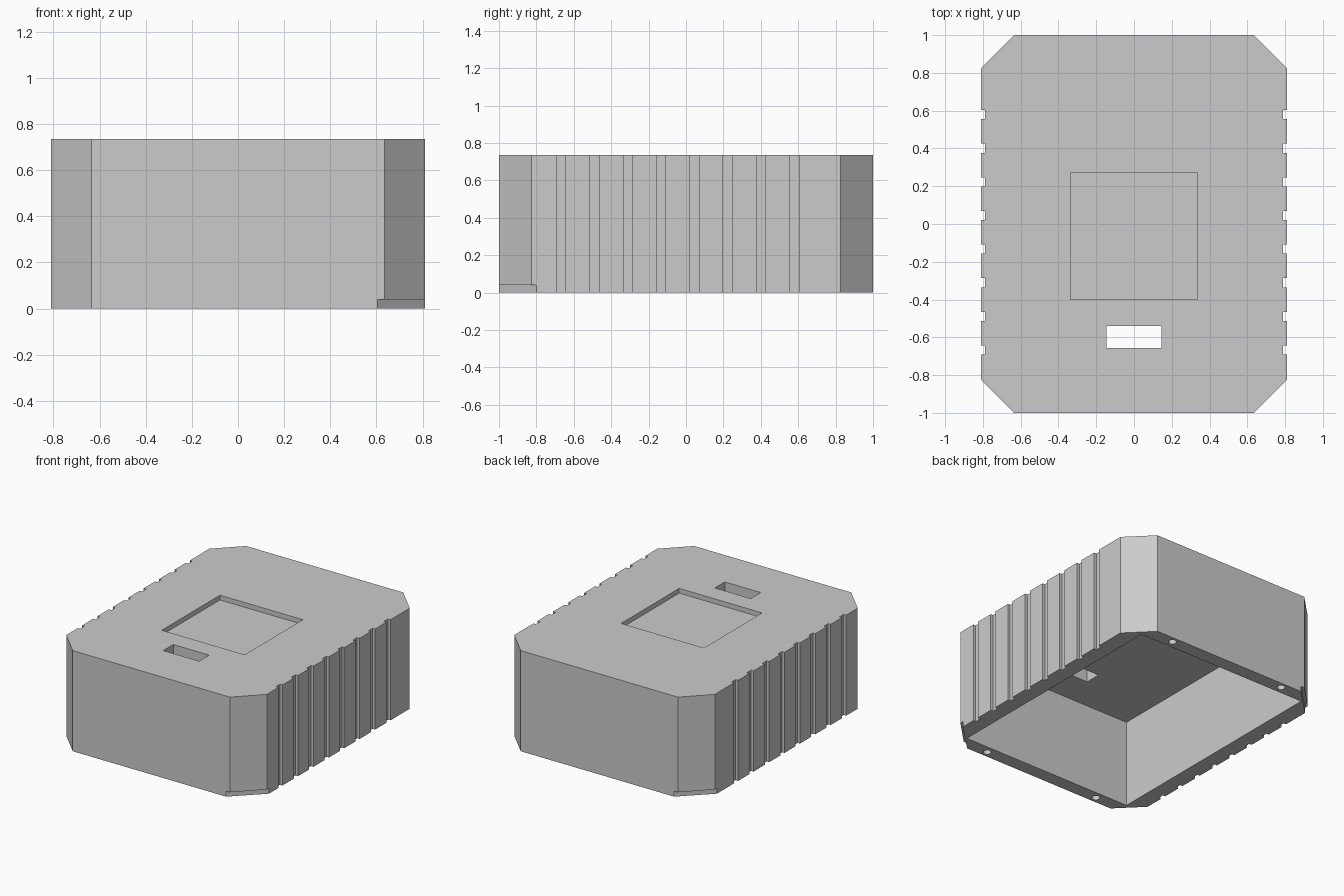
import bpy, bmesh
from math import cos, sin, tau

default = bpy.data.objects.get("Cube")
if default:
    bpy.data.objects.remove(default, do_unlink=True)

HEIGHT = 0.735
HALF_X, HALF_Y = 0.81, 1.0
BEVEL = 0.175
CEILING = 0.635
OVER = 0.1  # how far cutters reach past the surface

grey = bpy.data.materials.new("plain grey")
grey.use_nodes = True
colour = (0.6, 0.6, 0.6, 1)
grey.diffuse_color = colour
grey.node_tree.nodes["Principled BSDF"].inputs["Base Color"].default_value = colour


def prism(name, outline, low, high):
    """Extrude a flat outline upwards from low to high."""
    bm = bmesh.new()
    face = bm.faces.new([bm.verts.new((x, y, low)) for x, y in outline])
    up = bmesh.ops.extrude_face_region(bm, geom=[face])["geom"]
    for v in up:
        if isinstance(v, bmesh.types.BMVert):
            v.co.z = high
    bmesh.ops.recalc_face_normals(bm, faces=bm.faces)
    mesh = bpy.data.meshes.new(name)
    bm.to_mesh(mesh)
    bm.free()
    obj = bpy.data.objects.new(name, mesh)
    bpy.context.collection.objects.link(obj)
    mesh.materials.append(grey)
    return obj


def rect(cx, cy, hx, hy):
    return [(cx - hx, cy - hy), (cx + hx, cy - hy), (cx + hx, cy + hy), (cx - hx, cy + hy)]


def circle(cx, cy, radius, sides=24):
    return [(cx + radius * cos(tau * i / sides), cy + radius * sin(tau * i / sides))
            for i in range(sides)]


# Eight-sided case body
ix, iy = HALF_X - BEVEL, HALF_Y - BEVEL
case = prism("case", [(ix, -HALF_Y), (HALF_X, -iy), (HALF_X, iy), (ix, HALF_Y),
                      (-ix, HALF_Y), (-HALF_X, iy), (-HALF_X, -iy), (-ix, -HALF_Y)],
             0, HEIGHT)

# Hollow inside, open underneath
cutters = [prism("cavity_cutter", rect(0, 0, 0.69, 0.9), -OVER, CEILING)]

# Shallow square pocket and through slot in the top
cutters.append(prism("pocket_cutter", rect(0, -0.065, 0.335, 0.335), HEIGHT - 0.035, HEIGHT + OVER))
cutters.append(prism("slot_cutter", rect(0, -0.598, 0.145, 0.058), CEILING - OVER, HEIGHT + OVER))

for side in (-1, 1):
    # Vertical grip grooves along each long side
    for i in range(8):
        y = -0.667 + i * 0.178
        cutters.append(prism("groove_cutter", rect(side * (HALF_X + 0.03), y, 0.05, 0.024),
                             -OVER, HEIGHT + OVER))
    # Screw holes in the rim
    for end in (-1, 1):
        cutters.append(prism("screw_hole_cutter", circle(side * 0.47, end * 0.955, 0.027), -OVER, 0.3))
    # Pry notches under two opposite corners
    a, b = 0.605, 0.8
    corner = [(a, -HALF_Y), (a, -HALF_Y - OVER), (HALF_X + OVER, -HALF_Y - OVER),
              (HALF_X + OVER, -b), (HALF_X, -b)]
    cutters.append(prism("pry_notch_cutter", [(side * x, side * y) for x, y in corner], -OVER, 0.04))

# Carve the case, then discard the cutters
for cutter in cutters:
    cutter.hide_render = True
    mod = case.modifiers.new(cutter.name, 'BOOLEAN')
    mod.operation = 'DIFFERENCE'
    mod.solver = 'EXACT'
    mod.object = cutter
bpy.context.view_layer.objects.active = case
for mod in list(case.modifiers):
    bpy.ops.object.modifier_apply(modifier=mod.name)
for cutter in cutters:
    bpy.data.objects.remove(cutter, do_unlink=True)
